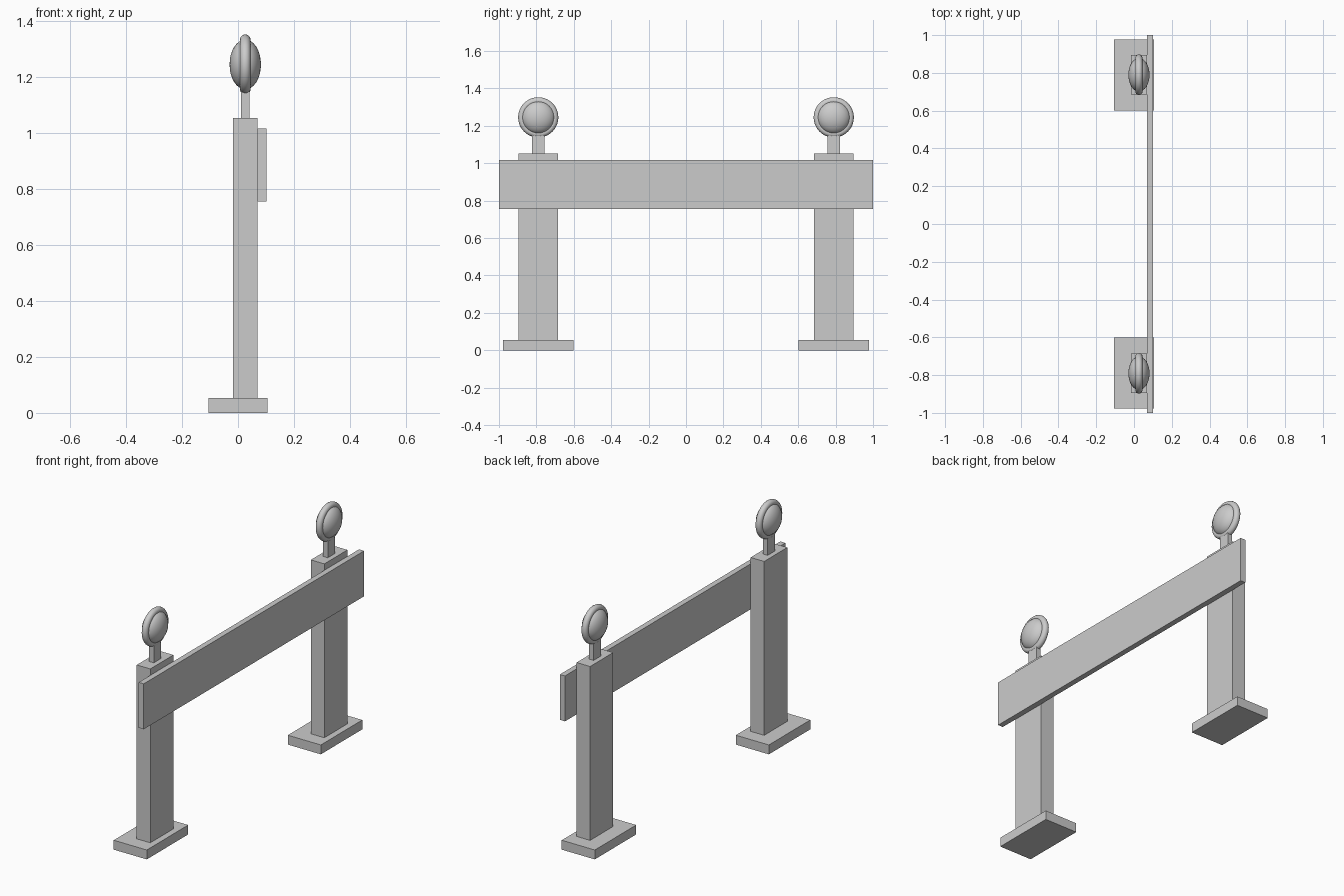
import bpy
import math

if "Cube" in bpy.data.objects:
    bpy.data.objects.remove(bpy.data.objects["Cube"], do_unlink=True)

grey = bpy.data.materials.new("plain_grey")
grey.use_nodes = True
colour = (0.6, 0.6, 0.6, 1)
grey.diffuse_color = colour
grey.node_tree.nodes["Principled BSDF"].inputs["Base Color"].default_value = colour


def finish(name, smooth=False):
    obj = bpy.context.object
    obj.name = name
    obj.data.materials.append(grey)
    bpy.ops.object.transform_apply(location=False, rotation=True, scale=True)
    if smooth:
        bpy.ops.object.shade_smooth()
    return obj


def box(name, x, y, z):
    """Box from (low, high) pairs on each axis."""
    pairs = (x, y, z)
    bpy.ops.mesh.primitive_cube_add(size=1, location=[(a + b) / 2 for a, b in pairs])
    bpy.context.object.scale = [b - a for a, b in pairs]
    return finish(name)


def span(centre, half):
    return (centre - half, centre + half)


LAMP_X, LAMP_Z = 0.026, 1.245

# Two posts, each with a foot and a warning lamp
for side, y in (("front", -0.79), ("back", 0.79)):
    box(side + "_foot", (-0.105, 0.105), span(y, 0.188), (0, 0.054))
    box(side + "_post", (-0.017, 0.069), span(y, 0.105), (0.054, 1.053))
    box(side + "_lamp_stem", span(LAMP_X, 0.015), span(y, 0.033), (1.053, 1.155))

    # Round rim around the lens
    bpy.ops.mesh.primitive_torus_add(
        major_radius=0.0885, minor_radius=0.019, major_segments=48, minor_segments=16,
        location=(LAMP_X, y, LAMP_Z), rotation=(0, math.pi / 2, 0))
    finish(side + "_lamp_rim", True)

    # Lens bulging out on both sides
    bpy.ops.mesh.primitive_uv_sphere_add(
        segments=32, ring_count=16, radius=0.089,
        location=(LAMP_X, y, LAMP_Z), rotation=(0, math.pi / 2, 0))
    bpy.context.object.scale.z = 0.63
    finish(side + "_lamp_lens", True)

# Long board joining the posts
box("barrier_board", (0.069, 0.101), (-1, 1), (0.755, 1.016))
